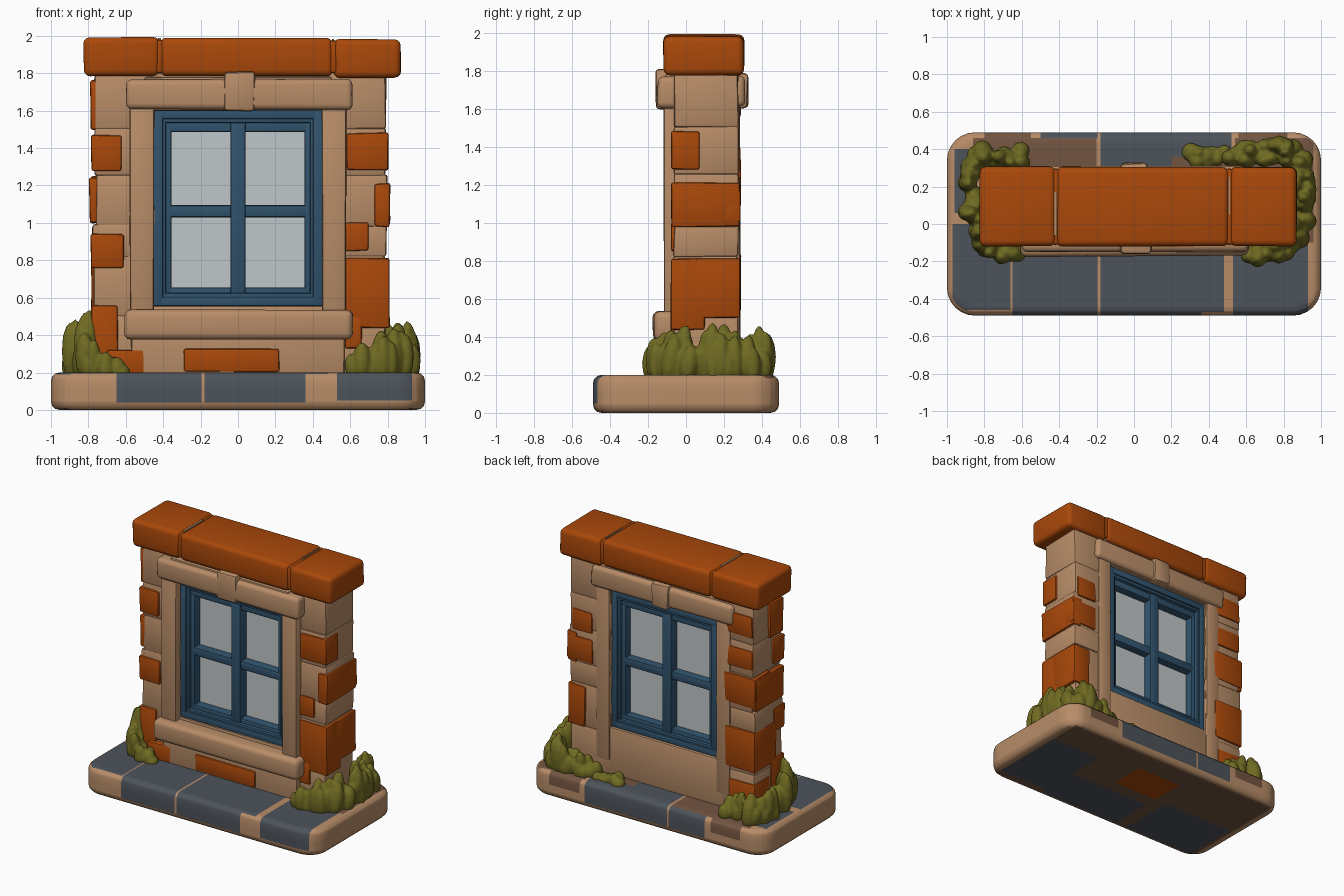
import bpy, bmesh, math, random
from mathutils import Vector, Matrix

random.seed(4)
COLOURS = {
    "sandstone": (0.48, 0.265, 0.138), "orange_brick": (0.40, 0.065, 0.003),
    "slate": (0.075, 0.088, 0.105), "brown_stone": (0.17, 0.09, 0.053),
    "blue_paint": (0.03, 0.085, 0.15), "glass": (0.53, 0.565, 0.58),
    "olive_leaf": (0.16, 0.145, 0.016)}
MATS = {}
for n, c in COLOURS.items():
    MATS[n] = bpy.data.materials.new(n)
    MATS[n].diffuse_color = (*c, 1)


def finish(name, bm, mats, angle=40):
    me = bpy.data.meshes.new(name)
    bmesh.ops.recalc_face_normals(bm, faces=bm.faces[:])
    bm.to_mesh(me)
    bm.free()
    ob = bpy.data.objects.new(name, me)
    bpy.context.collection.objects.link(ob)
    for m in mats:
        me.materials.append(MATS[m])
    bpy.ops.object.select_all(action='DESELECT')
    ob.select_set(True)
    bpy.context.view_layer.objects.active = ob
    bpy.ops.object.shade_smooth_by_angle(angle=math.radians(angle))
    return ob


def blocks(name, boxes, mat, bevel=0.02, wobble=0.0, seg=2):
    """One object made of soft-edged boxes (x0, x1, y0, y1, z0, z1)."""
    out = bpy.data.meshes.new("tmp")
    total = bmesh.new()
    for x0, x1, y0, y1, z0, z1 in boxes:
        bm = bmesh.new()
        bmesh.ops.create_cube(bm, size=1)
        for v in bm.verts:
            v.co = Vector(((x0 + x1) / 2 + v.co.x * (x1 - x0),
                           (y0 + y1) / 2 + v.co.y * (y1 - y0),
                           (z0 + z1) / 2 + v.co.z * (z1 - z0)))
            v.co += Vector([random.uniform(-wobble, wobble) for _ in range(3)])
        if bevel:
            b = min(bevel, 0.4 * min(x1 - x0, y1 - y0, z1 - z0))
            bmesh.ops.bevel(bm, geom=bm.edges[:], offset=b, segments=seg,
                            profile=0.5, affect='EDGES')
        bm.to_mesh(out)
        bm.free()
        total.from_mesh(out)
    bpy.data.meshes.remove(out)
    return finish(name, total, [mat])


# Base slab: rounded plan, soft rims, paving colours cut into the surface
bm = bmesh.new()
bmesh.ops.create_cube(bm, size=1, matrix=Matrix.Translation((0, 0, 0.1)) @ Matrix.Diagonal((2, 0.98, 0.2, 1)))
up = [e for e in bm.edges if abs(e.verts[0].co.z - e.verts[1].co.z) > 0.1]
bmesh.ops.bevel(bm, geom=up, offset=0.15, segments=6, profile=0.5, affect='EDGES')
rim = [e for e in bm.edges if abs(e.verts[0].co.z - e.verts[1].co.z) < 0.01]
bmesh.ops.bevel(bm, geom=rim, offset=0.045, segments=3, profile=0.5, affect='EDGES')
S, B, O = 1, 2, 3
PAVING = [  # x0, x1, y0, y1, z0, z1, colour
    (-0.97, -0.66, -0.46, 0.0, 0.19, 0.3, S), (-0.96, -0.86, 0.06, 0.40, 0.19, 0.3, S),
    (-0.65, -0.195, -0.5, -0.1, 0.04, 0.3, S), (-0.18, 0.36, -0.5, -0.1, 0.04, 0.3, S),
    (0.36, 0.48, -0.47, -0.1, 0.19, 0.3, S), (0.53, 0.93, -0.5, -0.1, 0.05, 0.3, S),
    (-0.86, -0.55, 0.25, 0.46, 0.19, 0.3, B), (-0.55, -0.2, 0.25, 0.46, 0.17, 0.3, B),
    (-0.50, -0.195, 0.46, 0.5, 0.04, 0.3, S), (-0.18, 0.2, 0.25, 0.5, 0.04, 0.3, S),
    (0.2, 0.52, 0.36, 0.5, 0.04, 0.3, S), (0.2, 0.52, 0.25, 0.36, 0.19, 0.3, B),
    (-0.8, -0.55, 0.46, 0.5, 0.1, 0.3, B), (0.56, 0.82, 0.46, 0.5, 0.1, 0.3, B),
    (0.54, 0.96, 0.2, 0.46, 0.18, 0.3, B), (0.88, 0.96, -0.1, 0.2, 0.19, 0.3, B),
    (-0.2, 0.18, 0.0, 0.27, -1, 0.01, O), (-0.9, -0.3, -0.44, 0.0, -1, 0.01, S),
    (-0.2, 0.5, -0.44, -0.1, -1, 0.01, S), (0.5, 0.93, -0.4, 0.2, -1, 0.01, S),
    (-0.93, 0.93, -0.45, 0.45, -1, 0.01, B)]
for axis in range(3):
    for d in sorted({p[axis * 2 + k] for p in PAVING for k in (0, 1)}):
        co, no = Vector(), Vector()
        co[axis], no[axis] = d, 1
        bmesh.ops.bisect_plane(bm, geom=bm.verts[:] + bm.edges[:] + bm.faces[:],
                               plane_co=co, plane_no=no)
for f in bm.faces:
    c = f.calc_center_median()
    for p in PAVING:
        if all(p[2 * a] <= c[a] <= p[2 * a + 1] for a in range(3)):
            f.material_index = p[6]
            break
finish("base_slab", bm, ["sandstone", "slate", "brown_stone", "orange_brick"])

# Wall: two stacked stone piers, plus stone below and above the window
levels = [0.17, 0.5, 0.82, 0.98, 1.25, 1.5, 1.8]
piers = []
for a, b in zip(levels, levels[1:]):
    r = random.uniform
    piers.append((-0.77 + r(-.01, .01), -0.445, -0.065, 0.275, a, b + 0.01))
    piers.append((0.445, 0.795 + r(-.01, .01), -0.065, 0.275, a, b + 0.01))
blocks("wall_piers", piers, "sandstone", 0.015, 0.004)
blocks("wall_infill", [(-0.5, 0.5, -0.065, 0.275, 0.17, 0.555),
                       (-0.5, 0.5, -0.065, 0.275, 1.605, 1.8)], "sandstone", 0.01)

# Exposed orange bricks on the faces and corners of the wall
blocks("exposed_bricks", [
    (0.58, 0.803, -0.08, 0.07, 1.28, 1.48), (0.73, 0.812, -0.075, 0.285, 0.98, 1.21),
    (0.57, 0.70, -0.08, 0.0, 0.85, 1.0), (0.57, 0.808, -0.08, 0.1, 0.44, 0.81),
    (0.66, 0.808, 0.05, 0.286, 0.5, 0.81), (0.57, 0.66, -0.08, 0.0, 0.33, 0.5),
    (0.60, 0.77, 0.2, 0.286, 1.23, 1.39), (0.60, 0.812, 0.2, 0.286, 1.0, 1.18),
    (-0.785, -0.62, -0.08, 0.05, 1.28, 1.47), (-0.785, -0.61, -0.08, 0.05, 0.76, 0.94),
    (-0.785, -0.64, -0.08, 0.08, 0.18, 0.56), (-0.7, -0.5, -0.105, 0.05, 0.18, 0.32),
    (-0.788, -0.74, -0.06, 0.1, 1.5, 1.76), (-0.795, -0.75, -0.06, 0.28, 1.0, 1.24),
    (-0.76, -0.53, 0.2, 0.286, 1.56, 1.72), (-0.76, -0.55, 0.2, 0.286, 1.31, 1.46),
    (-0.79, -0.52, 0.1, 0.288, 1.02, 1.25), (-0.787, -0.53, 0.02, 0.288, 0.53, 0.84),
    (-0.785, -0.56, 0.1, 0.286, 0.22, 0.44),
    (-0.29, 0.22, -0.112, 0.0, 0.205, 0.325)], "orange_brick", 0.012, 0.004)

# Stone window surround, front and back
blocks("window_surround", [
    (-0.58, -0.45, -0.115, 0.0, 0.45, 1.7), (0.45, 0.58, -0.115, 0.0, 0.45, 1.7),
    (-0.57, 0.57, -0.10, 0.0, 0.17, 0.5), (-0.5, 0.5, -0.11, 0.0, 1.6, 1.78),
    (-0.57, -0.45, 0.2, 0.285, 0.3, 1.7), (0.45, 0.57, 0.2, 0.285, 0.3, 1.7),
    ], "sandstone", 0.015, 0.003)
blocks("lintels", [(-0.6, 0.61, -0.148, 0.0, 1.605, 1.77),
                   (-0.6, 0.6, 0.2, 0.308, 1.615, 1.775)], "sandstone", 0.03, 0.006, 3)
blocks("keystones", [(-0.075, 0.09, -0.158, 0.0, 1.6, 1.81),
                     (-0.07, 0.07, 0.2, 0.325, 1.6, 1.79)], "sandstone", 0.02, 0.006)
blocks("window_sill", [(-0.605, 0.615, -0.172, 0.0, 0.38, 0.535)], "sandstone", 0.035, 0.006, 3)

# Blue window: stepped frame, glazing bars, glass


def ring(x, z0, z1, w, y0, y1):
    return [(-x, -x + w, y0, y1, z0, z1), (x - w, x, y0, y1, z0, z1),
            (-x, x, y0, y1, z0, z0 + w), (-x, x, y0, y1, z1 - w, z1)]


blocks("window_frame", ring(0.452, 0.555, 1.605, 0.05, -0.06, 0.262)
       + ring(0.415, 0.595, 1.565, 0.03, -0.045, 0.25)
       + ring(0.41, 0.60, 1.54, 0.055, -0.02, 0.225), "blue_paint", 0.008)
blocks("glazing_bars", [(-0.04, 0.04, -0.03, 0.235, 0.6, 1.55),
                        (-0.38, 0.38, -0.02, 0.225, 1.03, 1.095)], "blue_paint", 0.012)
blocks("glass_panes", [(-0.38, 0.38, 0.045, 0.165, 0.63, 1.52)], "glass", 0)

# Coping: three big bricks with thin mortar joints
blocks("coping_bricks", [(-0.825, -0.42, -0.12, 0.305, 1.785, 1.99),
                         (-0.417, 0.506, -0.12, 0.305, 1.785, 1.987),
                         (0.509, 0.87, -0.12, 0.305, 1.775, 1.982)],
       "orange_brick", 0.033, 0.003, 3)
blocks("coping_mortar", [(-0.427, -0.412, -0.06, 0.17, 1.8, 1.988),
                         (0.503, 0.513, 0.05, 0.25, 1.8, 1.984)], "sandstone", 0)
blocks("coping_joints", [(-0.44, -0.4, -0.112, 0.297, 1.8, 1.981),
                         (0.49, 0.53, -0.112, 0.297, 1.8, 1.977)], "orange_brick", 0.02)


# Bushes: clumps of upright lobes following the foot of the wall
def bush(name, path, count):
    bm = bmesh.new()
    for i in range(count):
        t = i / (count - 1) * (len(path) - 1)
        k = min(int(t), len(path) - 2)
        p = Vector(path[k]).lerp(Vector(path[k + 1]), t - k)
        for tall in (0.95, 0.6):
            x = p.x + random.uniform(-0.04, 0.04)
            y = p.y + random.uniform(-0.04, 0.04)
            top = 0.2 + p.z * tall * random.uniform(0.75, 1.08)
            r = random.uniform(0.038, 0.052)
            h = (top - 0.16) / 2
            m = (Matrix.Translation((x, y, 0.16 + h))
                 @ Matrix.Rotation(random.uniform(-0.2, 0.2), 4, random.choice('XY'))
                 @ Matrix.Diagonal((r, r, max(h, 0.035), 1)))
            bmesh.ops.create_icosphere(bm, subdivisions=2, radius=1, matrix=m)
    ob = finish(name, bm, ["olive_leaf"], 60)
    mod = ob.modifiers.new("merge", 'REMESH')
    mod.mode, mod.voxel_size, mod.use_smooth_shade = 'VOXEL', 0.011, True


bush("left_bush", [(-0.66, -0.14, 0.09), (-0.76, -0.13, 0.17), (-0.83, -0.06, 0.34),
                   (-0.86, 0.1, 0.26), (-0.86, 0.28, 0.23), (-0.8, 0.38, 0.25),
                   (-0.59, 0.36, 0.15)], 30)
bush("right_bush", [(0.65, -0.15, 0.17), (0.76, -0.14, 0.21), (0.87, -0.08, 0.26),
                    (0.9, 0.1, 0.29), (0.89, 0.29, 0.28), (0.82, 0.4, 0.26),
                    (0.64, 0.38, 0.19), (0.53, 0.36, 0.1)], 36)
bush("small_back_bush", [(0.3, 0.37, 0.08), (0.46, 0.35, 0.06)], 4)
